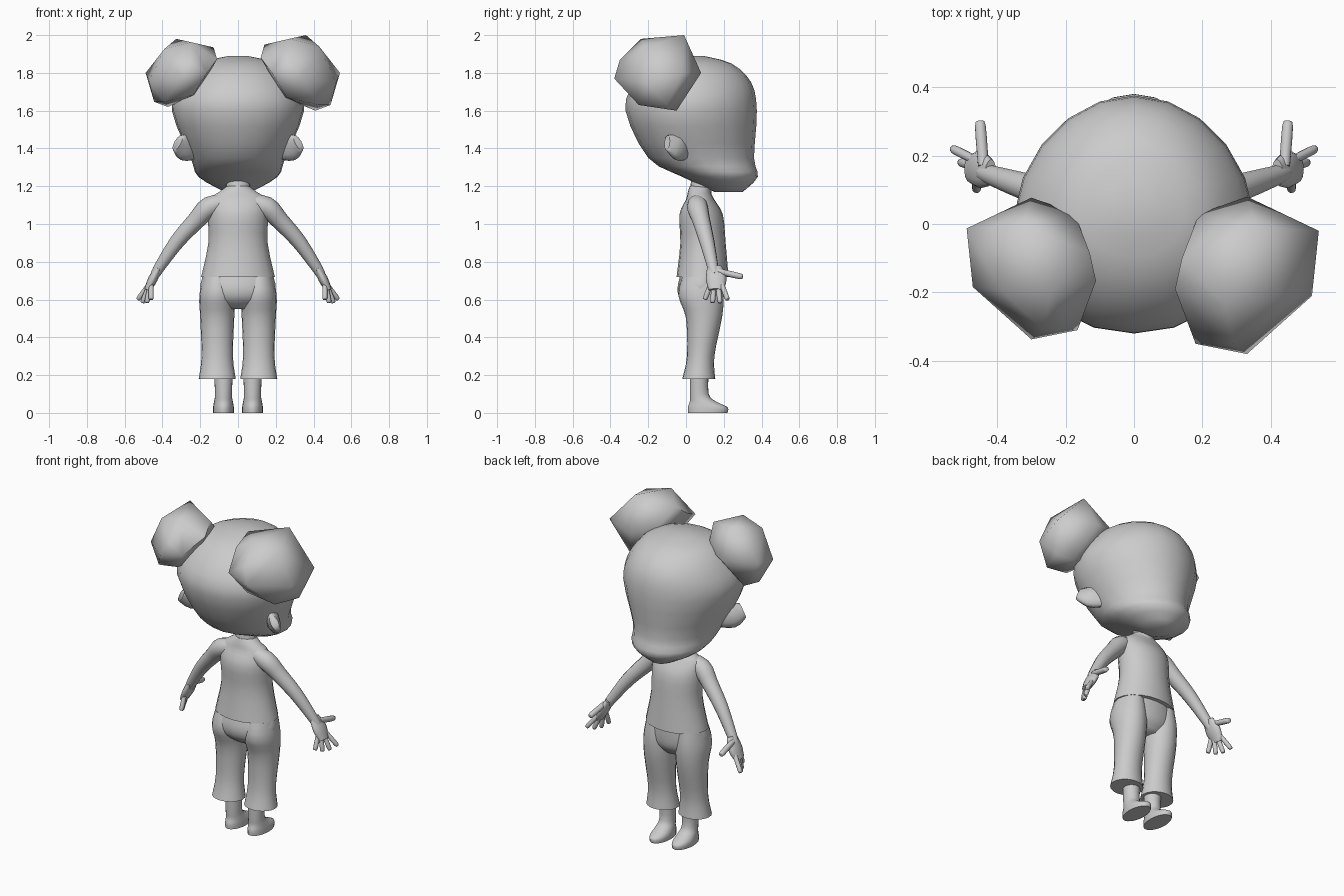
import bpy
import bmesh
import math
from mathutils import Vector

default_cube = bpy.data.objects.get("Cube")
if default_cube:
    bpy.data.objects.remove(default_cube, do_unlink=True)

grey = bpy.data.materials.new("plain grey")
grey.use_nodes = True
grey.diffuse_color = (.6, .6, .6, 1)
shader = grey.node_tree.nodes["Principled BSDF"]
shader.inputs["Base Color"].default_value = grey.diffuse_color


def finish(name, bm):
    """Turn a bmesh into a smooth shaded grey object."""
    bmesh.ops.recalc_face_normals(bm, faces=bm.faces[:])
    mesh = bpy.data.meshes.new(name)
    bm.to_mesh(mesh)
    bm.free()
    mesh.materials.append(grey)
    part = bpy.data.objects.new(name, mesh)
    bpy.context.collection.objects.link(part)
    bpy.ops.object.select_all(action="DESELECT")
    part.select_set(True)
    bpy.context.view_layer.objects.active = part
    bpy.ops.object.shade_smooth_by_angle(angle=math.radians(65))


def smooth_rows(rows, steps=3):
    """Pass a soft curve through every column of the given rows."""
    padded = [rows[0], *rows, rows[-1]]
    result = []
    for before, start, end, after in zip(padded, padded[1:], padded[2:], padded[3:]):
        for step in range(steps):
            t = step / steps
            result.append([
                b + t * (c - a) / 2
                + t * t * (a - 2.5 * b + 2 * c - d / 2)
                + t ** 3 * (3 * (b - c) + d - a) / 2
                for a, b, c, d in zip(before, start, end, after)])
    return result + [rows[-1]]


def circle(sides):
    angles = [math.tau * index / sides for index in range(sides)]
    return [(math.cos(angle), math.sin(angle)) for angle in angles]


def loft(name, rings):
    """Join rings of points into a closed skin."""
    bm = bmesh.new()
    loops = [[bm.verts.new(point) for point in ring] for ring in rings]
    for lower, upper in zip(loops, loops[1:]):
        for index in range(len(lower)):
            bm.faces.new((lower[index - 1], lower[index], upper[index], upper[index - 1]))
    bm.faces.new(loops[0])
    bm.faces.new(loops[-1])
    finish(name, bm)


def stack(name, levels, x=0, taper=0.0):
    """Level ovals, each given as height, back, front and half width; taper narrows the front."""
    loft(name, [
        [(x + half * c * (1 - taper * s), (front + back + (front - back) * s) / 2, z)
         for c, s in circle(20)]
        for z, back, front, half in smooth_rows(levels)])


def tube(name, path, side, depth=1.0):
    """Limb along x, y, z and radius rows; depth widens it from front to back."""
    rows = smooth_rows(path)
    points = [Vector((side * x, y, z)) for x, y, z, radius in rows]
    rings = []
    for index, point in enumerate(points):
        following = points[min(index + 1, len(points) - 1)]
        along = (following - points[max(index - 1, 0)]).normalized()
        across = (Vector((0, 1, 0)) - along * along.y).normalized()
        other = along.cross(across)
        radius = rows[index][-1]
        rings.append([point + radius * (across * depth * c + other * s) for c, s in circle(12)])
    loft(name, rings)


def finger(name, base, tip, radius, side):
    near_tip = base.lerp(tip, .9)
    tube(name, [(*base, radius), (*near_tip, radius), (*tip, radius / 3)], side)


def hair_bun(name, centre, size, side):
    """Faceted lump wrapped around a few corners."""
    corners = [
        (.21, .13, 0), (.19, -.06, -.05), (0, -.23, -.03), (-.15, -.2, 0), (-.21, -.04, .08),
        (-.14, .18, .04), (0, .23, 0), (-.06, -.09, .18), (.03, .14, .2), (-.19, .05, .15),
        (.16, .05, -.17), (.08, .1, -.2), (.1, -.1, -.17), (-.09, .05, -.13), (.1, -.07, .14),
        (-.04, -.2, .07), (-.07, -.13, -.13)]
    bm = bmesh.new()
    for x, y, z in corners:
        bm.verts.new(Vector(centre) + size * Vector((side * x, y, z)))
    bmesh.ops.convex_hull(bm, input=bm.verts[:])
    finish(name, bm)


# Head with a broad muzzle, and the two uneven buns
stack("head", [
    (1.17, .15, .3, .07), (1.25, -.02, .38, .21), (1.35, -.2, .36, .25), (1.6, -.32, .375, .35),
    (1.75, -.27, .345, .3), (1.85, -.15, .24, .2), (1.89, 0, .09, .05)], taper=.08)
hair_bun("left_hair_bun", (.33, -.15, 1.8), 1, 1)
hair_bun("right_hair_bun", (-.3, -.13, 1.8), .9, -1)

# Neck, shirt and trouser seat
stack("neck", [(1.1, .01, .13, .07), (1.25, .03, .14, .06)])
stack("shirt", [
    (.72, -.05, .225, .195), (.9, -.03, .21, .157), (1.05, -.035, .195, .16),
    (1.13, 0, .15, .15), (1.17, .01, .13, .1), (1.2, .02, .13, .06)])
stack("trouser_seat", [
    (.55, .03, .15, .1), (.6, -.03, .19, .17), (.66, -.045, .2, .2), (.73, -.03, .2, .185)])

for side, word in ((1, "left"), (-1, "right")):
    # Flared trouser leg, then the ankle running into a shoe
    stack(word + "_trouser_leg", [
        (.18, -.02, .155, .098), (.3, .005, .15, .083), (.5, 0, .19, .09),
        (.62, -.04, .2, .095), (.72, -.02, .19, .075)], x=side * .11)
    stack(word + "_foot", [
        (0, .01, .22, .055), (.03, .01, .22, .055), (.06, .02, .16, .05),
        (.1, .02, .12, .045), (.22, .02, .12, .05)], x=side * .077)

    # Ear
    tube(word + "_ear", [
        (.22, 0, 1.4, .06), (.28, -.05, 1.41, .075), (.32, -.1, 1.43, .045)], side, depth=.5)

    # Arm and flat palm
    tube(word + "_arm", [
        (.05, .06, 1.12, .04), (.15, .06, 1.09, .056), (.22, .08, 1.02, .048),
        (.32, .11, .91, .04), (.41, .14, .78, .03), (.44, .15, .73, .025)], side)
    tube(word + "_palm", [
        (.42, .15, .77, .018), (.45, .16, .71, .025), (.48, .16, .65, .018)], side, depth=2.2)

    # Fingers fanned evenly from index to little, and the thumb
    for index, label in enumerate(("index", "middle", "ring", "little")):
        spread = index / 3
        base = Vector((.47, .19, .68)).lerp(Vector((.46, .13, .68)), spread)
        tip = Vector((.53, .22, .6)).lerp(Vector((.46, .1, .6)), spread)
        tip.z -= .02 * math.sin(math.pi * spread)
        finger(f"{word}_{label}_finger", base, tip, .013, side)
    finger(word + "_thumb", Vector((.44, .17, .75)), Vector((.45, .3, .72)), .016, side)
